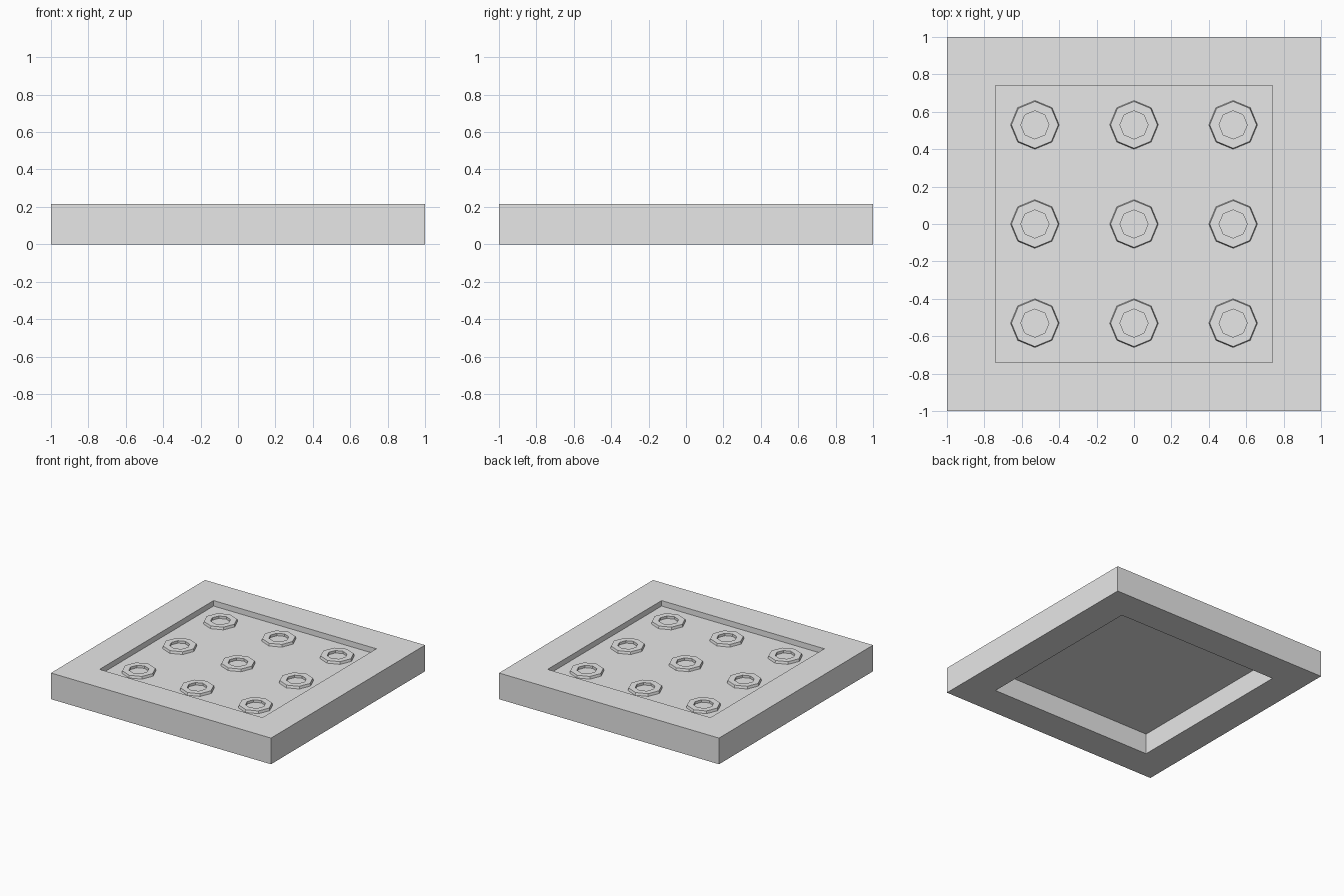
import bpy, bmesh
from math import cos, sin, pi

cube = bpy.data.objects.get("Cube")
if cube:
    bpy.data.objects.remove(cube, do_unlink=True)

HEIGHT, OUTER, INNER = 0.215, 1.0, 0.74
PANEL_Z, RING_Z, SPACING = 0.17, 0.19, 0.53

grey = bpy.data.materials.new("plain grey")
grey.use_nodes = True
grey.diffuse_color = (0.8, 0.8, 0.8, 1)
grey.node_tree.nodes["Principled BSDF"].inputs["Base Color"].default_value = grey.diffuse_color


def finish(name, bm):
    bmesh.ops.recalc_face_normals(bm, faces=bm.faces)
    mesh = bpy.data.meshes.new(name)
    bm.to_mesh(mesh)
    bm.free()
    mesh.materials.append(grey)
    obj = bpy.data.objects.new(name, mesh)
    bpy.context.collection.objects.link(obj)
    return obj


def lathe(name, sides, profile, turn=0.0):
    """Sweep a closed (radius, z) profile around the z axis."""
    bm = bmesh.new()
    loops = []
    for radius, z in profile:
        angles = [turn + 2 * pi * i / sides for i in range(sides)]
        loops.append([bm.verts.new((radius * cos(a), radius * sin(a), z)) for a in angles])
    for a, b in zip(loops, loops[1:] + loops[:1]):
        for i in range(sides):
            j = (i + 1) % sides
            bm.faces.new((a[i], a[j], b[j], b[i]))
    return finish(name, bm)


# Square frame, open above and below the panel
diagonal = 2 ** 0.5
lathe("frame", 4, [(OUTER * diagonal, 0), (OUTER * diagonal, HEIGHT),
                   (INNER * diagonal, HEIGHT), (INNER * diagonal, 0)], pi / 4)

# Thin recessed panel
bm = bmesh.new()
bmesh.ops.create_grid(bm, x_segments=1, y_segments=1, size=INNER)
bmesh.ops.translate(bm, verts=bm.verts, vec=(0, 0, PANEL_Z))
finish("recessed_panel", bm)

# Three by three octagonal rings resting on the panel
for row in (-1, 0, 1):
    for column in (-1, 0, 1):
        ring = lathe("octagonal_ring", 8, [(0.13, PANEL_Z), (0.125, RING_Z),
                                           (0.075, RING_Z), (0.075, PANEL_Z)])
        ring.location = (column * SPACING, row * SPACING, 0)
